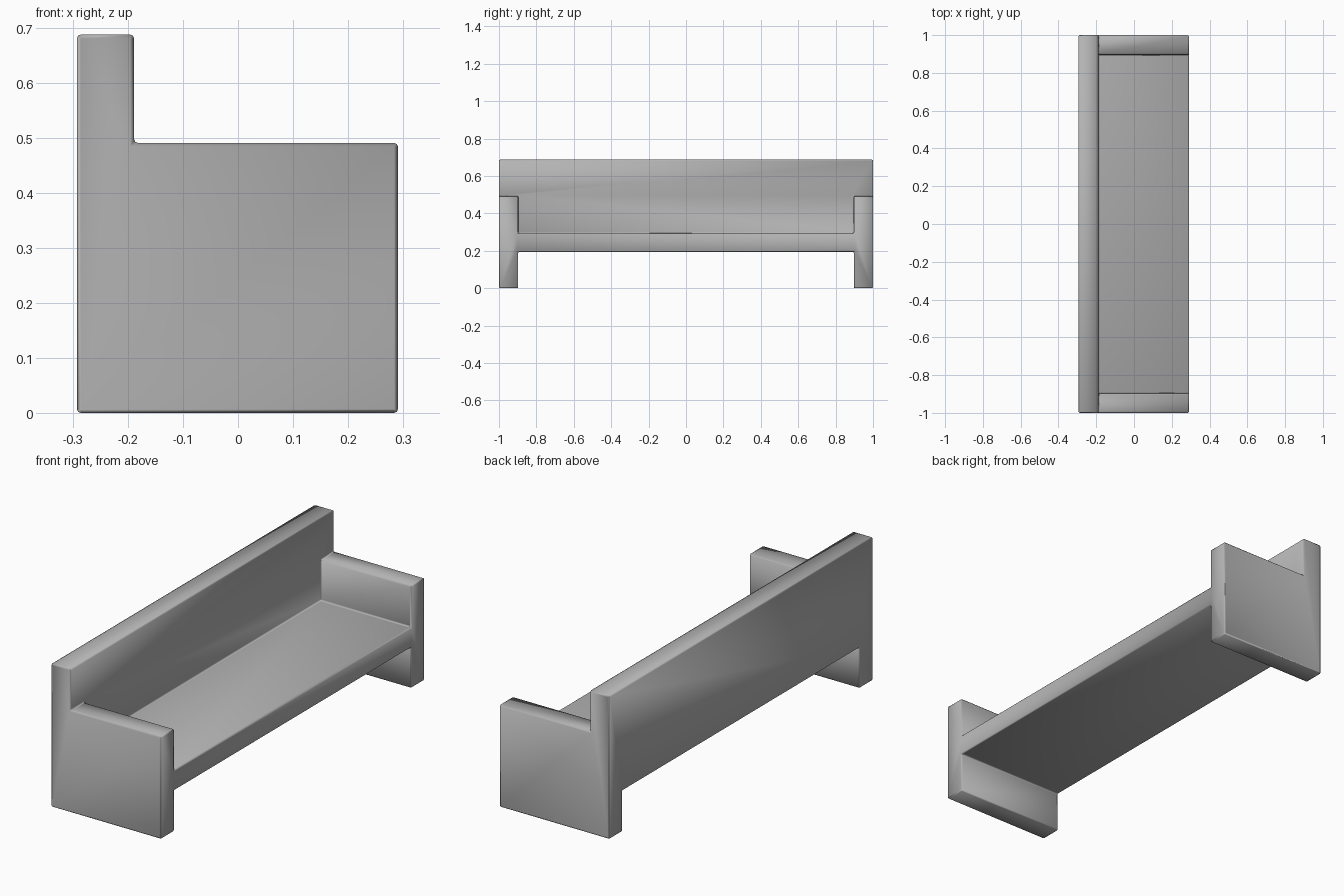
import bpy
import bmesh
import math

default = bpy.data.objects.get("Cube")
if default:
    bpy.data.objects.remove(default, do_unlink=True)

# Main dimensions
BACK, FRONT, INNER = -0.293, 0.291, -0.189
SEAT_LOW, SEAT_TOP, ARM_TOP, TOP = 0.195, 0.293, 0.491, 0.688

grey = bpy.data.materials.new("plain grey")
grey.use_nodes = True
colour = (0.45, 0.45, 0.45, 1)
grey.diffuse_color = colour
grey.node_tree.nodes["Principled BSDF"].inputs["Base Color"].default_value = colour


def extrude_profile(name, low, step, y0, y1):
    """L-shaped side profile, extruded along the bench length."""
    profile = [(BACK, low), (FRONT, low), (FRONT, step),
               (INNER, step), (INNER, TOP), (BACK, TOP)]
    bm = bmesh.new()
    face = bm.faces.new([bm.verts.new((x, y0, z)) for x, z in profile])
    geom = bmesh.ops.extrude_face_region(bm, geom=[face])["geom"]
    verts = [v for v in geom if isinstance(v, bmesh.types.BMVert)]
    bmesh.ops.translate(bm, verts=verts, vec=(0, y1 - y0, 0))
    bmesh.ops.recalc_face_normals(bm, faces=bm.faces)
    mesh = bpy.data.meshes.new(name)
    bm.to_mesh(mesh)
    bm.free()
    mesh.materials.append(grey)
    obj = bpy.data.objects.new(name, mesh)
    bpy.context.collection.objects.link(obj)
    return obj


# Seat and backrest, fused with the two end panels
bench = extrude_profile("bench", SEAT_LOW, SEAT_TOP, -0.95, 0.95)
for name, y0, y1 in (("right_end_panel", -1, -0.897), ("left_end_panel", 0.897, 1)):
    panel = extrude_profile(name, 0, ARM_TOP, y0, y1)
    union = bench.modifiers.new("join " + name, "BOOLEAN")
    union.operation = "UNION"
    union.solver = "EXACT"
    union.object = panel
    panel.hide_render = True
    panel.hide_viewport = True

# Clean flat faces, then slightly soften the edges
flatten = bench.modifiers.new("flatten", "DECIMATE")
flatten.decimate_type = "DISSOLVE"
flatten.angle_limit = math.radians(1)
bevel = bench.modifiers.new("soft edges", "BEVEL")
bevel.width = 0.007
bevel.segments = 2
bevel.limit_method = "ANGLE"
bevel.harden_normals = True

# Bake the joined shape and drop the helper panels
bpy.context.view_layer.update()
shape = bpy.data.meshes.new_from_object(
    bench.evaluated_get(bpy.context.evaluated_depsgraph_get()))
bench.modifiers.clear()
bench.data = shape
for name in ("right_end_panel", "left_end_panel"):
    bpy.data.objects.remove(bpy.data.objects[name], do_unlink=True)

bpy.ops.object.select_all(action="DESELECT")
bench.select_set(True)
bpy.context.view_layer.objects.active = bench
bpy.ops.object.shade_smooth_by_angle(angle=math.radians(50))
